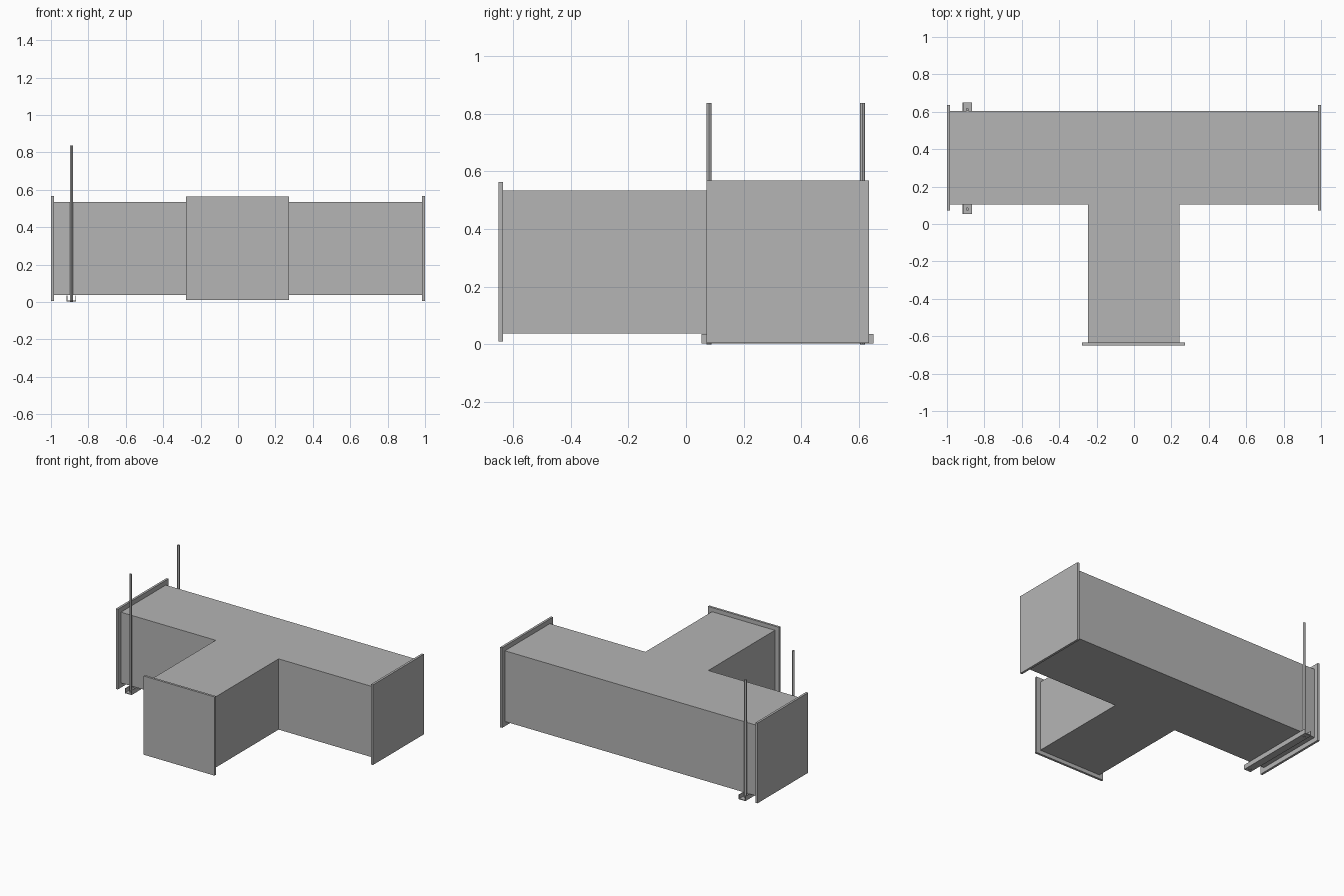
import bpy, bmesh

if "Cube" in bpy.data.objects:
    bpy.data.objects.remove(bpy.data.objects["Cube"], do_unlink=True)

steel = bpy.data.materials.new("galvanised_grey")
steel.use_nodes = True
GREY = (0.46, 0.46, 0.46, 1)
steel.diffuse_color = GREY
steel.node_tree.nodes["Principled BSDF"].inputs["Base Color"].default_value = GREY


def prism(name, outline, extrude):
    """Extrude a closed outline of 3D points along a vector."""
    bm = bmesh.new()
    face = bm.faces.new([bm.verts.new(p) for p in outline])
    top = bmesh.ops.extrude_face_region(bm, geom=[face])["geom"]
    moved = [g for g in top if isinstance(g, bmesh.types.BMVert)]
    bmesh.ops.translate(bm, verts=moved, vec=extrude)
    bmesh.ops.recalc_face_normals(bm, faces=bm.faces[:])
    mesh = bpy.data.meshes.new(name)
    bm.to_mesh(mesh)
    bm.free()
    mesh.materials.append(steel)
    obj = bpy.data.objects.new(name, mesh)
    bpy.context.collection.objects.link(obj)
    return obj


def box(name, x, y, z):
    outline = [(x[0], y[0], z[0]), (x[1], y[0], z[0]),
               (x[1], y[1], z[0]), (x[0], y[1], z[0])]
    return prism(name, outline, (0, 0, z[1] - z[0]))


# T-shaped duct body: main run along x with a branch to the front
END, BACK, INNER, FRONT = 0.984, 0.605, 0.105, -0.634
LEFT, RIGHT = 0.242, -0.247
BOTTOM, TOP = 0.037, 0.534
tee = [(-END, BACK), (-END, INNER), (RIGHT, INNER), (RIGHT, FRONT),
       (LEFT, FRONT), (LEFT, INNER), (END, INNER), (END, BACK)]
prism("duct_body", [(x, y, BOTTOM) for x, y in tee], (0, 0, TOP - BOTTOM))

# Closed flange plates on the three duct ends
box("flange_right", (-1, -END), (0.071, 0.635), (0.004, 0.567))
box("flange_left", (END, 1), (0.071, 0.635), (0.004, 0.567))
box("flange_front", (-0.278, 0.273), (-0.65, FRONT), (0.01, 0.563))

# Support channel under the main run, open at the top
X, HALF, WALL = -0.891, 0.026, 0.005
LOW, HIGH = 0.003, 0.036
channel = [(-HALF, LOW), (HALF, LOW), (HALF, HIGH), (HALF - WALL, HIGH),
           (HALF - WALL, LOW + WALL), (WALL - HALF, LOW + WALL),
           (WALL - HALF, HIGH), (-HALF, HIGH)]
prism("support_channel", [(X + x, 0.053, z) for x, z in channel], (0, 0.597, 0))

# Threaded hanger rods on both sides of the duct
for name, y in (("hanger_rod_front", 0.08), ("hanger_rod_back", 0.612)):
    bpy.ops.mesh.primitive_cylinder_add(vertices=12, radius=0.0085, depth=0.836,
                                        location=(X, y, 0.418))
    rod = bpy.context.object
    rod.name = name
    rod.data.materials.append(steel)
    bpy.ops.object.shade_smooth_by_angle()
